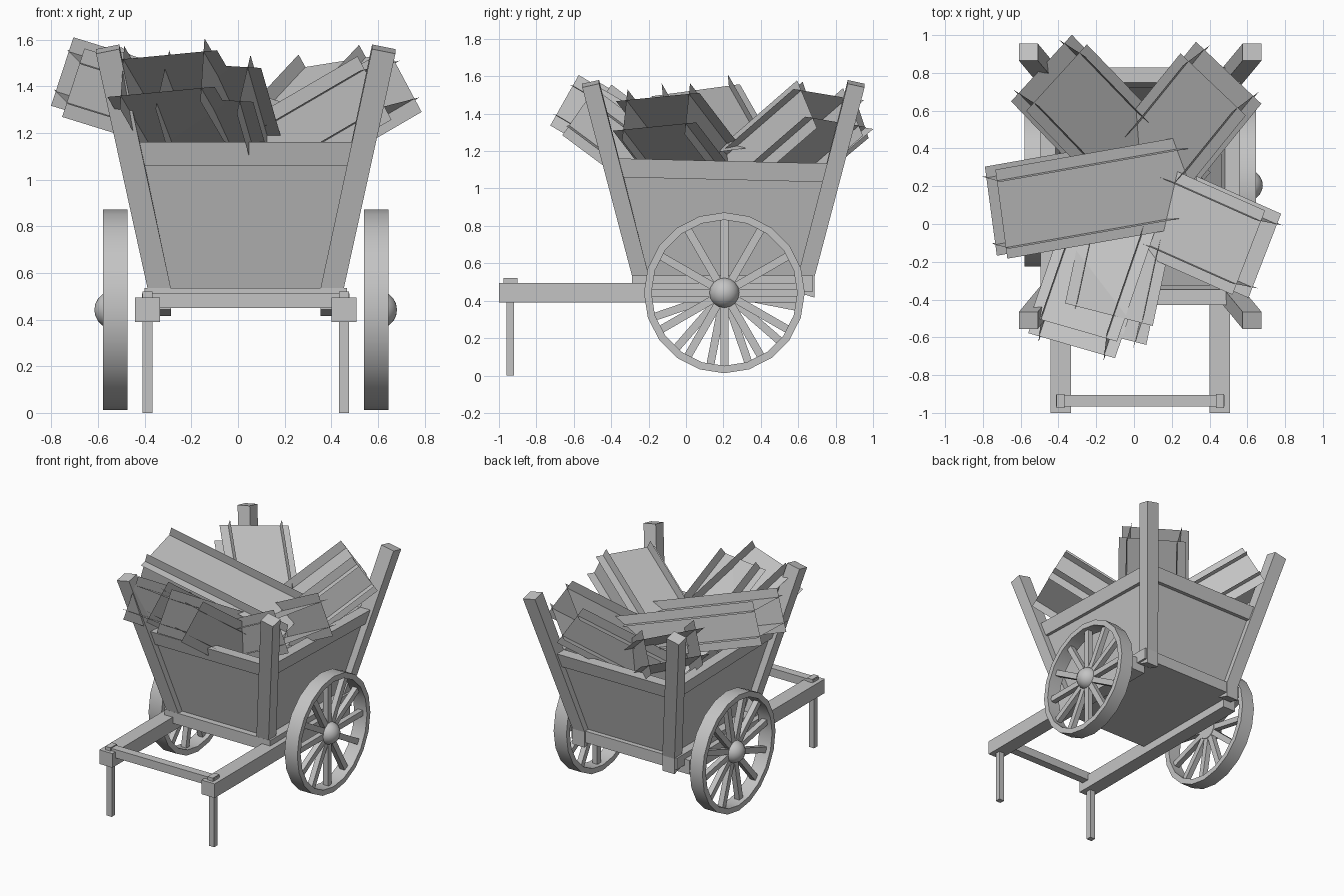
import bpy, bmesh
from math import sin, cos, pi, radians
from mathutils import Vector, Matrix

if "Cube" in bpy.data.objects:
    bpy.data.objects.remove(bpy.data.objects["Cube"])

# Single weathered grey colour
grey = bpy.data.materials.new("weathered_grey")
grey.use_nodes = True
grey.diffuse_color = (0.55, 0.55, 0.55, 1)
grey.node_tree.nodes["Principled BSDF"].inputs["Base Color"].default_value = (0.55, 0.55, 0.55, 1)

CX, CY = 0.033, 0.20          # centre of the cart body
FLOOR_Z = 0.53
SIDES = (("left", 1), ("right", -1))
ENDS = (("front", -1), ("back", 1))


def finish(name, bm, smooth=False, fix=True):
    if fix:
        bmesh.ops.recalc_face_normals(bm, faces=bm.faces)
    mesh = bpy.data.meshes.new(name)
    bm.to_mesh(mesh)
    bm.free()
    mesh.materials.append(grey)
    obj = bpy.data.objects.new(name, mesh)
    bpy.context.collection.objects.link(obj)
    if smooth:
        bpy.ops.object.select_all(action='DESELECT')
        obj.select_set(True)
        bpy.context.view_layer.objects.active = obj
        bpy.ops.object.shade_smooth_by_angle(angle=radians(35))


def bridge(bm, rings):
    """Join successive four-sided rings with quads."""
    for a, b in rings:
        for i in range(4):
            j = (i + 1) % 4
            bm.faces.new((a[i], a[j], b[j], b[i]))


def add_box(bm, size, matrix):
    scale = Matrix.Diagonal((*size, 1))
    bmesh.ops.create_cube(bm, size=1, matrix=matrix @ scale)


def box(name, x, y, z):
    bm = bmesh.new()
    mid = Vector((sum(x) / 2, sum(y) / 2, sum(z) / 2))
    add_box(bm, (x[1] - x[0], y[1] - y[0], z[1] - z[0]), Matrix.Translation(mid))
    finish(name, bm)


def half_size(z):
    """Half width and half depth of the flared body at height z."""
    return 0.37 + 0.2155 * (z - FLOOR_Z), 0.443 + 0.259 * (z - FLOOR_Z)


CORNERS = ((-1, -1), (1, -1), (1, 1), (-1, 1))


def flared_ring(name, z0, z1, grow, thick, slope=0):
    """Four sloping walls following the flare of the body."""
    bm = bmesh.new()
    loops = []
    for z, inset in ((z0, 0), (z1, 0), (z1, thick), (z0, thick)):
        hx, hy = (h + grow - inset for h in half_size(z))
        loops.append([bm.verts.new((CX + sx * hx, CY + sy * hy, z - slope * sy * hy))
                      for sx, sy in CORNERS])
    bridge(bm, zip(loops, loops[1:] + loops[:1]))
    finish(name, bm)


# Body: floor, panels and top boards
box("floor", (CX - 0.435, CX + 0.435), (-0.29, 0.68), (0.45, 0.535))
flared_ring("body_panels", 0.51, 1.08, 0.0, 0.03)
flared_ring("top_boards", 1.047, 1.147, 0.025, 0.08, slope=0.024)

# Flared corner posts with slanted feet
for end, sy in ENDS:
    for side, sx in SIDES:
        bm = bmesh.new()
        rings = []
        for z in (0.43, 0.53, 1.56):
            hx, hy = half_size(max(z, FLOOR_Z))
            ring = []
            for dx, dy in CORNERS:
                lift = 0
                if z > 1:
                    lift = -0.01 * (dx * sx + dy * sy)
                elif z < 0.5:
                    lift = -0.014 * dy * sy if sy > 0 else 0.05
                ring.append(bm.verts.new((CX + sx * hx + dx * 0.05,
                                          CY + sy * hy + dy * 0.045, z + lift)))
            rings.append(ring)
        bm.faces.new(rings[0])
        bm.faces.new(rings[-1])
        bridge(bm, zip(rings, rings[1:]))
        finish(f"{end}_{side}_post", bm)

# Handle rails, front legs and their pegs
for side, s in SIDES:
    def span(a, b):
        return sorted((CX + s * a, CX + s * b))
    box(f"{side}_handle_rail", span(0.367, 0.475), (-1.0, 0.59), (0.39, 0.495))
    box(f"{side}_front_leg", span(0.40, 0.443), (-0.96, -0.92), (0, 0.5))
    box(f"{side}_leg_peg", span(0.40, 0.443), (-0.975, -0.90), (0.48, 0.52))
box("front_crossbar", (CX - 0.445, CX + 0.445), (-0.965, -0.905), (0.45, 0.512))

# Wheels: faceted rim, spokes and a domed hub cap on the outside
WHEEL_Y, WHEEL_Z, SEGMENTS, SPOKES = 0.205, 0.442, 20, 12
for side, s in SIDES:
    centre = Matrix.Translation((CX + s * 0.56, WHEEL_Y, WHEEL_Z))
    bm = bmesh.new()
    profile = [(-0.0525, 0.43), (0.0525, 0.43), (0.0525, 0.39), (-0.0525, 0.39)]
    rings = []
    for k in range(SEGMENTS):
        a = 2 * pi * k / SEGMENTS
        rings.append([bm.verts.new(centre @ Vector((x, r * cos(a), r * sin(a))))
                      for x, r in profile])
    bridge(bm, zip(rings, rings[1:] + rings[:1]))
    finish(f"{side}_wheel_rim", bm, smooth=True)

    bm = bmesh.new()
    phase = 0 if s > 0 else radians(-11)
    for k in range(SPOKES):
        turn = Matrix.Rotation(phase + 2 * pi * k / SPOKES, 4, 'X')
        add_box(bm, (0.04, 0.385, 0.042), centre @ turn @ Matrix.Translation((0, 0.205, 0)))
    finish(f"{side}_wheel_spokes", bm)

    bm = bmesh.new()
    bmesh.ops.create_uvsphere(bm, u_segments=16, v_segments=10, radius=0.082,
                              matrix=Matrix.Rotation(pi / 2, 4, 'Y'))
    bmesh.ops.bisect_plane(bm, geom=bm.verts[:] + bm.edges[:] + bm.faces[:],
                           plane_co=(-s * 0.03, 0, 0), plane_no=(-s, 0, 0), clear_outer=True)
    bmesh.ops.holes_fill(bm, edges=bm.edges)
    bmesh.ops.translate(bm, verts=bm.verts, vec=(CX + s * 0.567, WHEEL_Y, WHEEL_Z))
    finish(f"{side}_wheel_hub", bm, smooth=True)


def bundle(name, tip, heading, pitch, roll, length=1.1):
    """Load piece: two parallel sheets crossed by two upright fins."""
    frame = (Matrix.Translation(tip) @ Matrix.Rotation(radians(heading), 4, 'Z')
             @ Matrix.Rotation(radians(-pitch), 4, 'Y') @ Matrix.Rotation(radians(roll), 4, 'X'))
    bm = bmesh.new()
    for s in (-1, 1):
        sheet = [(0, -0.24, s * 0.09), (0, 0.24, s * 0.09)]
        fin = [(0, s * 0.18, -0.155), (0, s * 0.18, 0.155)]
        for a, b in (sheet, fin):
            back = Vector((-length, 0, 0))
            quad = [Vector(a), Vector(b), Vector(b) + back, Vector(a) + back]
            bm.faces.new([bm.verts.new(frame @ v) for v in quad])
    finish(name, bm, fix=False)


# Load spreading out over the edges of the body
bundle("load_back_right", (-0.45, 0.80, 1.42), 134, 31, 7)
bundle("load_back_left", (0.46, 0.77, 1.43), 51, 34, -8)
bundle("load_right", (-0.73, 0.06, 1.44), 190, 17, -8)
bundle("load_left", (0.65, -0.16, 1.41), -24, 28, 6)
bundle("load_front_outer", (-0.325, -0.60, 1.455), 251, 29, 6)
bundle("load_front_inner", (-0.15, -0.53, 1.42), 258, 36, -4)
